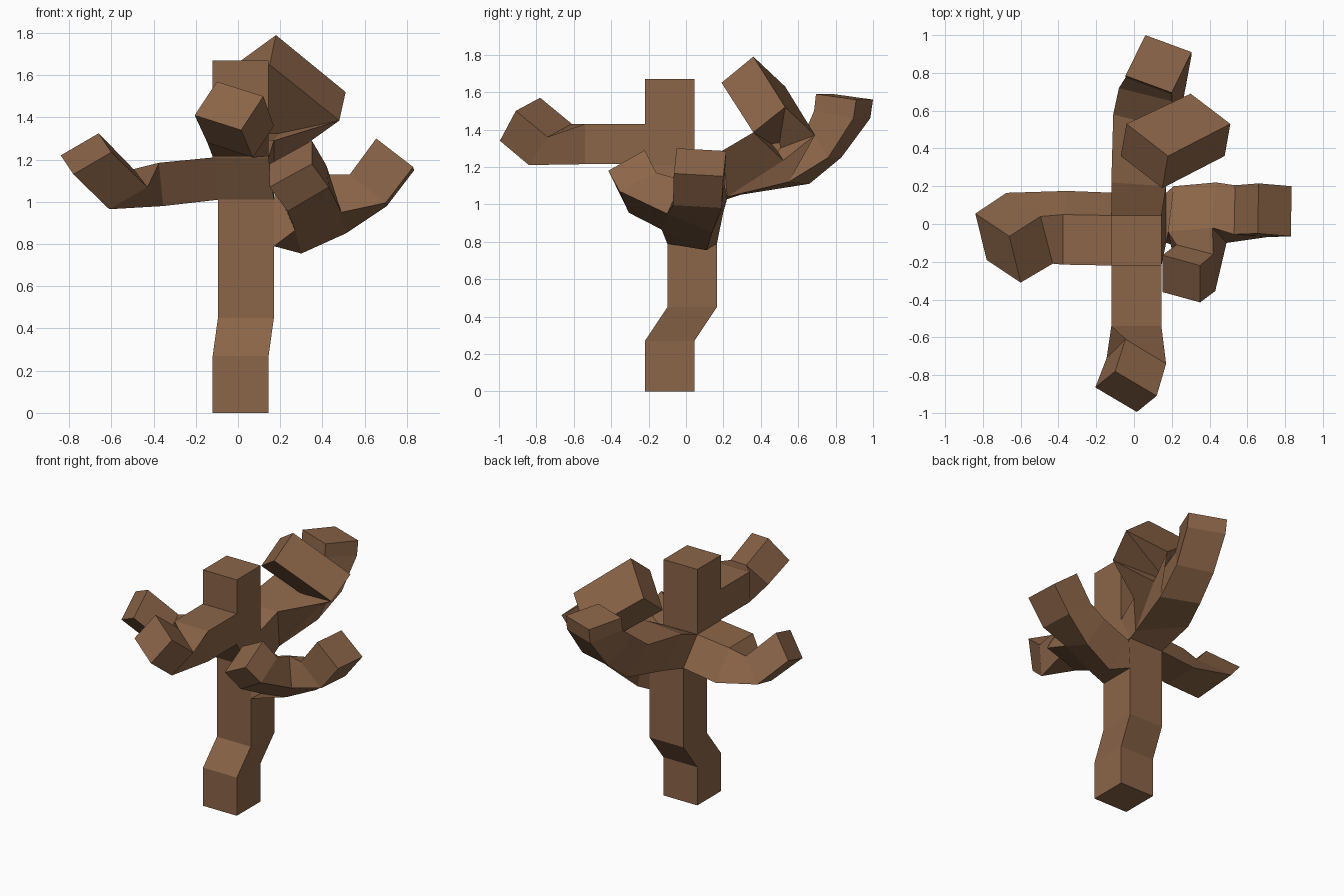
import bpy, bmesh
from mathutils import Vector

bark = bpy.data.materials.new("bark")
bark.diffuse_color = (0.26, 0.13, 0.065, 1)


def ring(*pts):
    """Four-cornered section; a missing fourth corner completes the parallelogram."""
    p = [Vector(q) for q in pts]
    if len(p) == 3:
        p.append(p[0] + p[2] - p[1])
    return p


def limb(name, rings):
    """Skin a chain of four-cornered sections into a closed flat-faced limb."""
    bm = bmesh.new()
    vs = [[bm.verts.new(p) for p in r] for r in rings]
    for a, b in zip(vs, vs[1:]):
        for i in range(4):
            j = (i + 1) % 4
            bm.faces.new((a[i], a[j], b[j], b[i]))
    bm.faces.new(vs[0][::-1])
    bm.faces.new(vs[-1])
    bmesh.ops.recalc_face_normals(bm, faces=bm.faces)
    me = bpy.data.meshes.new(name)
    bm.to_mesh(me)
    bm.free()
    me.materials.append(bark)
    ob = bpy.data.objects.new(name, me)
    bpy.context.collection.objects.link(ob)


# Trunk: square sections that jog sideways (x, y of low corner, height)
S = 0.265
limb("trunk", [ring((x, y, z), (x + S, y, z), (x + S, y + S, z)) for x, y, z in (
    (-.12, -.22, 0), (-.12, -.22, .27), (-.095, -.10, .45),
    (-.095, -.10, 1.01), (-.12, -.22, 1.21), (-.12, -.22, 1.67))])

# Front branch
limb("front_branch", [
    ring((-.12, -.22, 1.43), (.145, -.22, 1.43), (.145, -.22, 1.215)),
    ring((-.12, -.54, 1.43), (.145, -.54, 1.43), (.145, -.54, 1.215)),
    ring((-.045, -.61, 1.43), (.17, -.74, 1.36), (.07, -.84, 1.21)),
    ring((-.10, -.78, 1.57), (.12, -.91, 1.50), (.015, -.995, 1.34))])

# Left branch
limb("left_branch", [
    ring((-.12, .045, 1.21), (-.12, -.22, 1.21), (-.095, -.10, 1.01)),
    ring((-.375, .05, 1.185), (-.375, -.215, 1.185), (-.355, -.09, .98)),
    ring((-.495, .04, 1.155), (-.43, -.21, 1.07), (-.61, -.085, .965)),
    ring((-.66, -.065, 1.325), (-.60, -.31, 1.235), (-.78, -.19, 1.13))])

# Right branch and its forward fork
r1 = ring((.21, .20, .96), (.18, -.04, 1.07), (.27, -.13, .865))
r2 = ring((.435, .22, 1.03), (.415, -.02, 1.13), (.49, -.10, .95))
limb("right_branch", [
    ring((.17, .165, 1.01), (.17, -.10, 1.01), (.17, -.10, .79)), r1, r2,
    ring((.535, .205, 1.115), (.53, -.055, 1.13), (.70, -.07, .995)),
    ring((.66, .215, 1.285), (.655, -.05, 1.30), (.83, -.065, 1.165))])
limb("right_fork", [
    [r1[2], r2[2], r2[1], r1[1]],
    ring((.235, -.305, .955), (.43, -.355, 1.07), (.42, -.16, 1.17)),
    ring((.15, -.36, 1.07), (.35, -.415, 1.18), (.35, -.22, 1.29))])

# Back branch and its upward fork
b1 = ring((-.12, .22, 1.28), (.17, .20, 1.29), (.17, .22, 1.04), (-.11, .41, 1.09))
b2 = ring((-.11, .58, 1.34), (.20, .50, 1.33), (.24, .55, 1.12), (0, .66, 1.11))
limb("back_branch", [
    ring((-.12, .045, 1.21), (.145, .045, 1.21), (.17, .165, 1.01)), b1, b2,
    ring((-.08, .72, 1.45), (.20, .65, 1.42), (.28, .76, 1.25), (.03, .83, 1.25)),
    ring((-.045, .775, 1.50), (.20, .685, 1.50), (.305, .895, 1.46)),
    ring((-.045, .785, 1.59), (.20, .695, 1.59), (.305, .91, 1.56))])
limb("back_fork", [
    [b1[1], b1[2], b2[2], b2[1]],
    ring((.48, .36, 1.385), (.27, .52, 1.235), (.30, .69, 1.37)),
    ring((.15, .19, 1.65), (-.07, .36, 1.49), (-.04, .53, 1.63))])
